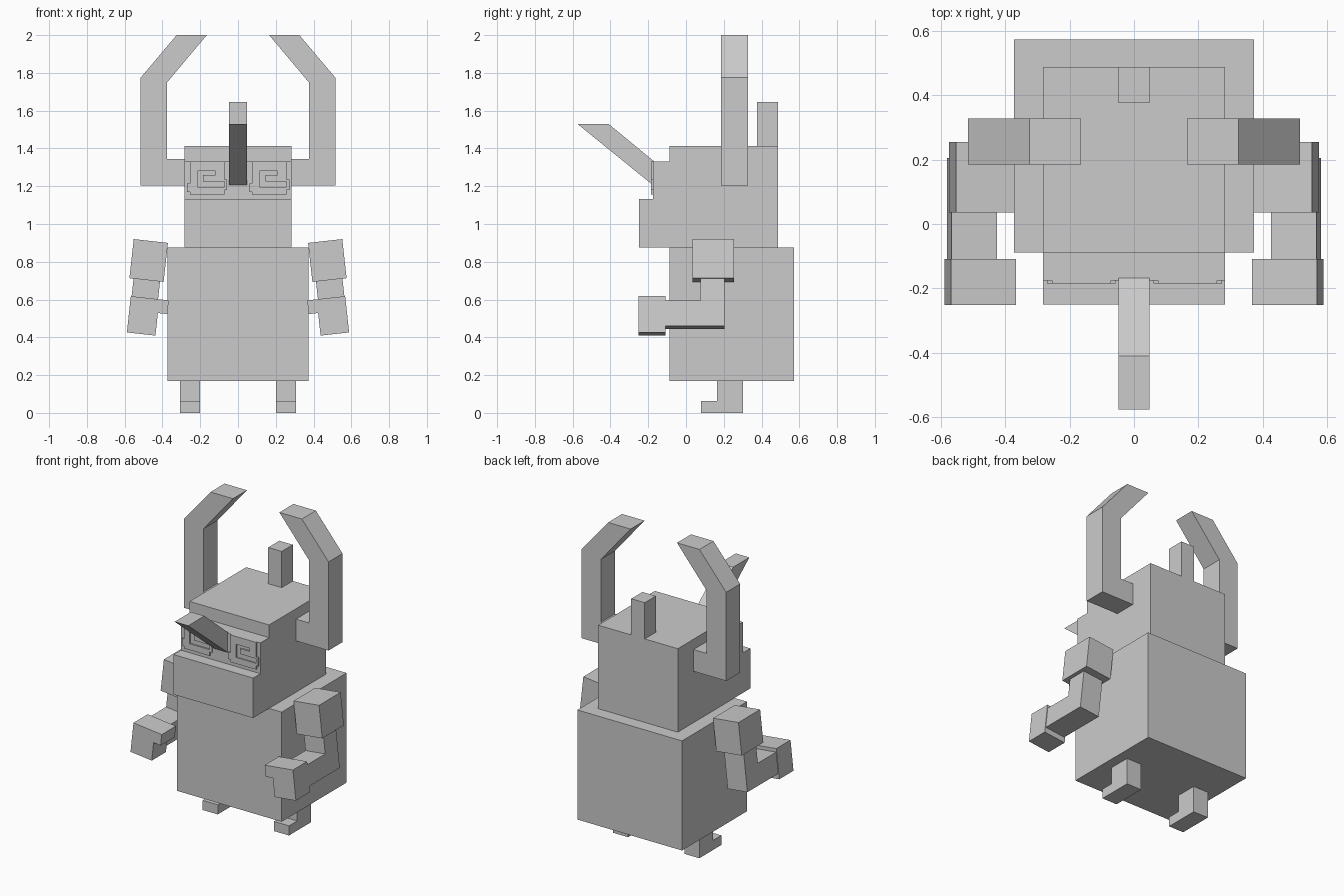
import bpy
import bmesh
import math
from mathutils import Matrix

old = bpy.data.objects.get("Cube")
if old:
    bpy.data.objects.remove(old, do_unlink=True)

GREY = (0.6, 0.6, 0.6, 1)
mat = bpy.data.materials.new("stone grey")
mat.use_nodes = True
mat.diffuse_color = GREY
mat.node_tree.nodes["Principled BSDF"].inputs["Base Color"].default_value = GREY


def finish(name, bm, matrix=None):
    if matrix:
        bm.transform(matrix)
    bmesh.ops.recalc_face_normals(bm, faces=bm.faces)
    mesh = bpy.data.meshes.new(name)
    bm.to_mesh(mesh)
    bm.free()
    mesh.materials.append(mat)
    obj = bpy.data.objects.new(name, mesh)
    bpy.context.collection.objects.link(obj)
    return obj


def prism(name, profile, lo, hi, axis="x", matrix=None):
    """Extrude a (y, z) profile along x, or an (x, z) profile along y."""
    bm = bmesh.new()
    place = (lambda a, b, d: (d, a, b)) if axis == "x" else (lambda a, b, d: (a, d, b))
    face = bm.faces.new([bm.verts.new(place(a, b, lo)) for a, b in profile])
    out = bmesh.ops.extrude_face_region(bm, geom=[face])
    verts = [v for v in out["geom"] if isinstance(v, bmesh.types.BMVert)]
    bmesh.ops.translate(bm, verts=verts, vec=place(0, 0, hi - lo))
    return finish(name, bm, matrix)


def box(name, x, y, z, matrix=None):
    profile = [(y[0], z[0]), (y[1], z[0]), (y[1], z[1]), (y[0], z[1])]
    return prism(name, profile, x[0], x[1], "x", matrix)


# Torso and stepped head
box("body", (-0.372, 0.372), (-0.088, 0.572), (0.17, 0.875))
prism("head", [(-0.25, 0.875), (0.488, 0.875), (0.488, 1.412), (-0.088, 1.412),
               (-0.088, 1.132), (-0.25, 1.132)], -0.283, 0.283)
box("brow", (-0.283, 0.283), (-0.176, -0.088), (1.132, 1.33))
box("crest", (-0.048, 0.048), (0.375, 0.488), (1.412, 1.645))

# Slanted nose spike
prism("nose", [(-0.575, 1.53), (-0.41, 1.53), (-0.088, 1.265), (-0.088, 1.135)],
      -0.048, 0.048)

# Raised eye plates with a hooked slit, same orientation on both sides
eye_strips = [
    ((0, 0.183), (1.28, 1.33)),
    ((0, 0.04), (1.155, 1.28)),
    ((0.04, 0.183), (1.155, 1.195)),
    ((0.07, 0.183), (1.225, 1.26)),
    ((0.135, 0.183), (1.26, 1.28)),
    ((-0.015, 0), (1.17, 1.215)),
    ((0.183, 0.198), (1.18, 1.235)),
]
for side, start in (("right", -0.255), ("left", 0.075)):
    for i, (x, z) in enumerate(eye_strips):
        box(f"{side}_eye_strip_{i + 1}", (start + x[0], start + x[1]),
            (-0.185, -0.176), z)

# Bent horns, arms and legs, built on the right and mirrored to the left
horn = [(-0.283, 1.205), (-0.515, 1.205), (-0.515, 1.775), (-0.325, 2),
        (-0.165, 2), (-0.375, 1.75), (-0.375, 1.345), (-0.283, 1.345)]
arm_tilt = Matrix.Translation((-0.552, 0, 0.92)) @ Matrix.Rotation(math.radians(6.3), 4, "Y")
for side, sign in (("right", 1), ("left", -1)):
    flip = Matrix.Diagonal((sign, 1, 1, 1))
    tilt = flip @ arm_tilt
    prism(f"{side}_horn", horn, 0.185, 0.327, "y", flip)

    # Arm: shoulder block, bent arm, fist and thumb
    box(f"{side}_shoulder", (0, 0.182), (0.035, 0.255), (-0.208, 0), tilt)
    prism(f"{side}_arm", [(0.078, -0.208), (0.205, -0.208), (0.205, -0.46),
                          (-0.11, -0.46), (-0.11, -0.325), (0.078, -0.325)],
          0.022, 0.163, "x", tilt)
    prism(f"{side}_hand", [(0.018, -0.302), (0.22, -0.302), (0.22, -0.375),
                           (0.17, -0.375), (0.17, -0.495), (0.018, -0.495)],
          -0.252, -0.108, "y", tilt)

    # Leg with a forward foot
    prism(f"{side}_leg", [(0.08, 0), (0.303, 0), (0.303, 0.17), (0.163, 0.17),
                          (0.163, 0.062), (0.08, 0.062)],
          -0.307, -0.2, "x", flip)
